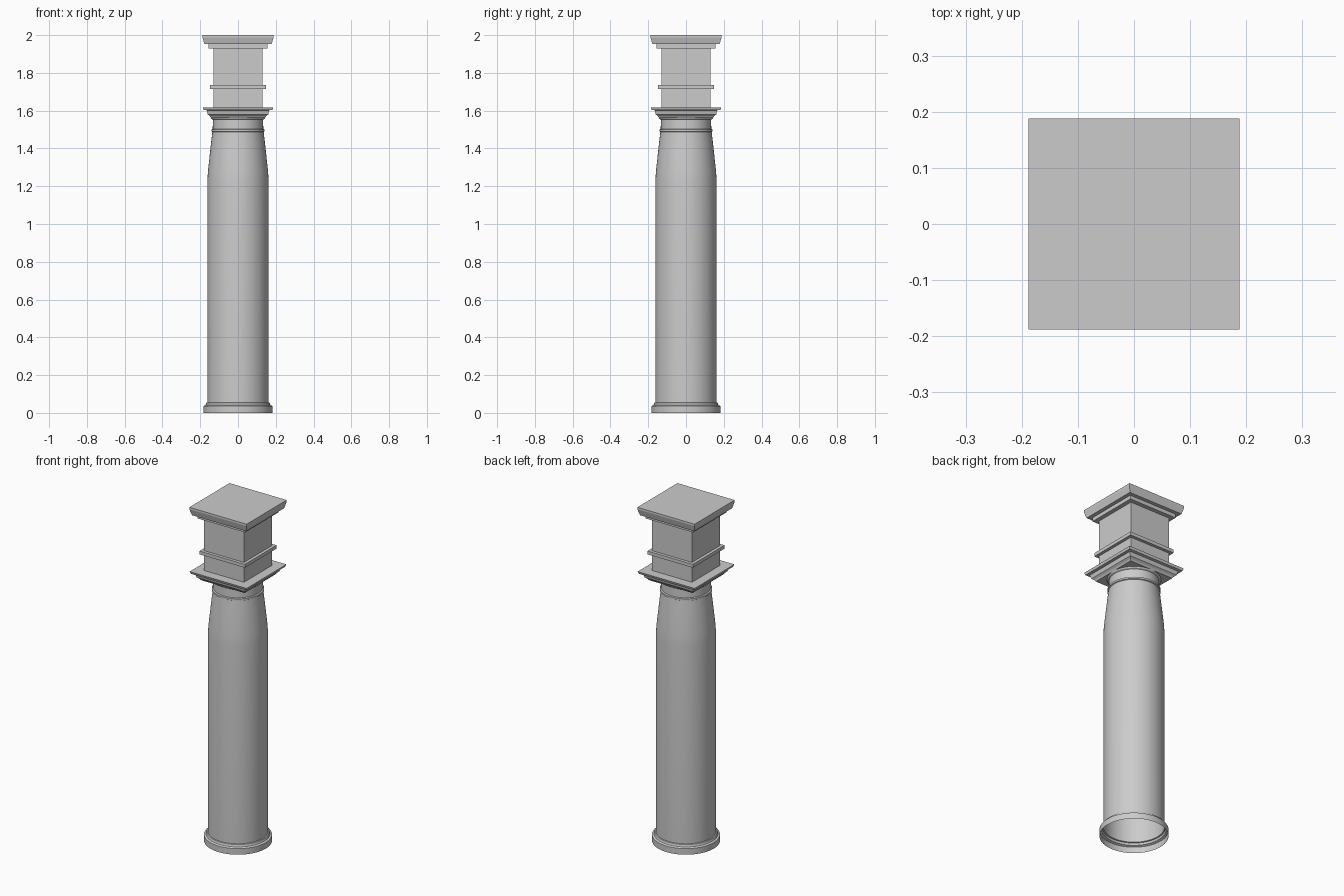
import bpy, bmesh, math

if "Cube" in bpy.data.objects:
    bpy.data.objects.remove(bpy.data.objects["Cube"])


def sweep(name, profile, sides, cap_start=False, cap_end=False, smooth=False):
    """Turn a (half width, z) profile about z; 4 sides gives a square plan."""
    square = sides == 4
    scale = math.sqrt(2) if square else 1.0
    offset = math.pi / 4 if square else 0.0
    bm = bmesh.new()
    rings = []
    for r, z in profile:
        rings.append([bm.verts.new((r * scale * math.cos(offset + 2 * math.pi * i / sides),
                                    r * scale * math.sin(offset + 2 * math.pi * i / sides), z))
                      for i in range(sides)])
    for low, high in zip(rings, rings[1:]):
        for i in range(sides):
            j = (i + 1) % sides
            bm.faces.new((low[i], low[j], high[j], high[i]))
    if cap_start:
        bm.faces.new(rings[0][::-1])
    if cap_end:
        bm.faces.new(rings[-1])
    mesh = bpy.data.meshes.new(name)
    bm.to_mesh(mesh)
    bm.free()
    obj = bpy.data.objects.new(name, mesh)
    bpy.context.collection.objects.link(obj)
    if smooth:
        bpy.ops.object.select_all(action='DESELECT')
        obj.select_set(True)
        bpy.context.view_layer.objects.active = obj
        bpy.ops.object.shade_smooth_by_angle(angle=math.radians(30))
    return obj


# Round hollow column, open at the foot: base ring, shaft, neck ring, flare
sweep("column_shaft", [
    (0.183, 0.0), (0.183, 0.036), (0.172, 0.041), (0.168, 0.053), (0.162, 0.055),
    (0.162, 1.23), (0.159, 1.28), (0.146, 1.40), (0.136, 1.487),
    (0.141, 1.490), (0.141, 1.500), (0.134, 1.503),
    (0.133, 1.552), (0.140, 1.556), (0.147, 1.570)], 64, smooth=True)

# Square capital: moulding under a thin plate
sweep("capital", [
    (0.143, 1.562), (0.150, 1.572), (0.160, 1.580), (0.166, 1.602),
    (0.182, 1.604), (0.187, 1.618)], 4, cap_start=True, cap_end=True)

# Square block above with a band, a cornice fillet and a sloped crown
sweep("upper_block", [
    (0.131, 1.618), (0.131, 1.716), (0.149, 1.716), (0.149, 1.736),
    (0.131, 1.736), (0.131, 1.930), (0.156, 1.930), (0.156, 1.952),
    (0.178, 1.952), (0.188, 1.988), (0.188, 2.0)], 4, cap_end=True)
